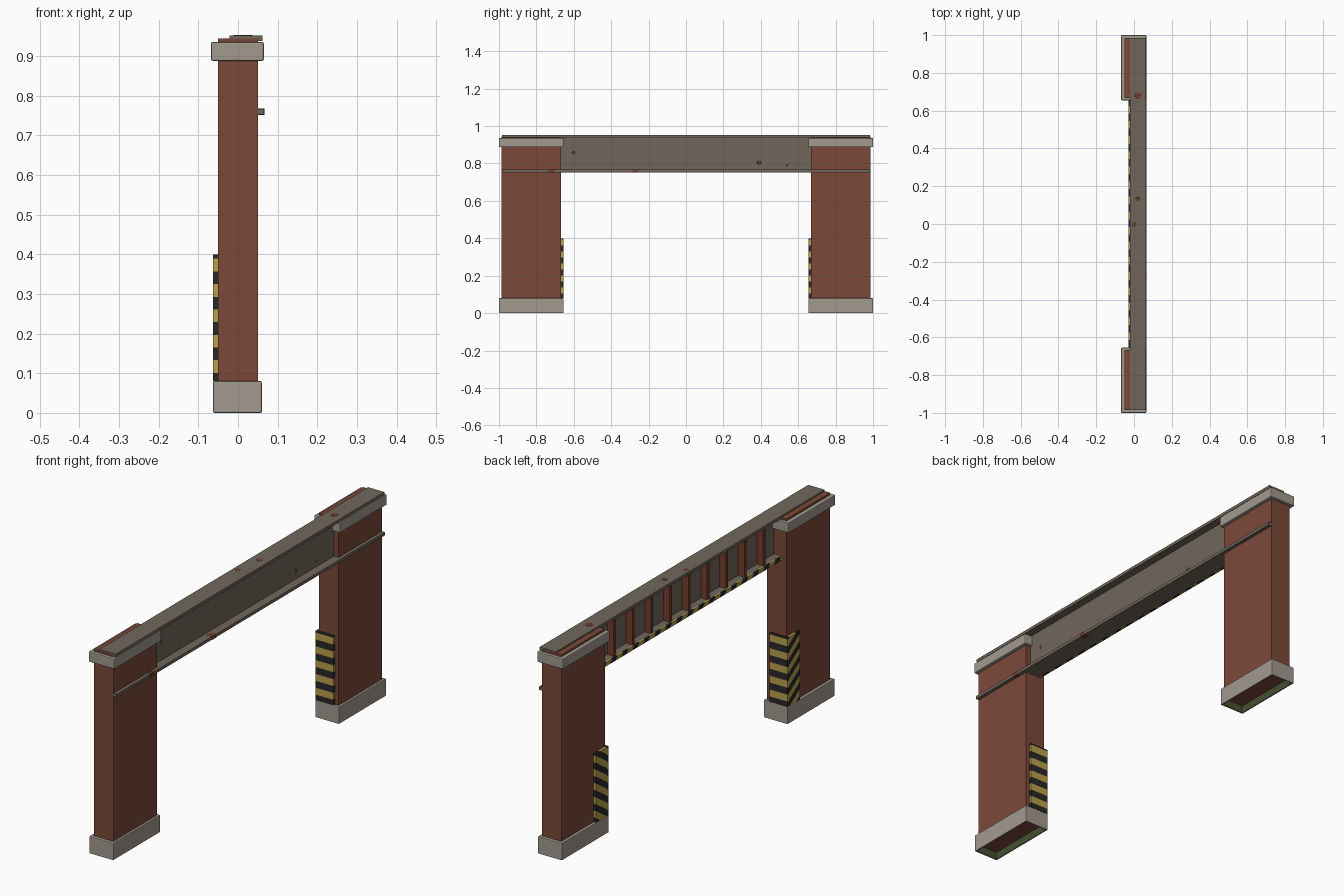
import bpy, bmesh, math
from mathutils import Vector

cube = bpy.data.objects.get("Cube")
if cube:
    bpy.data.objects.remove(cube, do_unlink=True)


def make_mat(name, rgb):
    m = bpy.data.materials.new(name)
    m.use_nodes = True
    col = (*rgb, 1.0)
    m.diffuse_color = col
    bsdf = next(n for n in m.node_tree.nodes if n.type == "BSDF_PRINCIPLED")
    bsdf.inputs["Base Color"].default_value = col
    bsdf.inputs["Roughness"].default_value = 0.8
    return m


BRICK = make_mat("red_brick", (0.20, 0.066, 0.041))
CONCRETE = make_mat("pale_concrete", (0.36, 0.32, 0.275))
STEEL = make_mat("grey_steel", (0.165, 0.137, 0.104))
RUST = make_mat("rust", (0.17, 0.048, 0.026))
YELLOW = make_mat("warning_yellow", (0.48, 0.35, 0.07))
BLACK = make_mat("warning_black", (0.022, 0.021, 0.02))
MOSS = make_mat("moss_green", (0.06, 0.08, 0.032))


def box_bmesh(lo, hi):
    lo, hi = Vector(lo), Vector(hi)
    bm = bmesh.new()
    bmesh.ops.create_cube(bm, size=1)
    for v in bm.verts:
        v.co = (lo + hi) / 2 + v.co * (hi - lo)
    return bm


def finish(name, bm, mats, bevel=0):
    me = bpy.data.meshes.new(name)
    bm.normal_update()
    bm.to_mesh(me)
    bm.free()
    for m in mats:
        me.materials.append(m)
    ob = bpy.data.objects.new(name, me)
    bpy.context.collection.objects.link(ob)
    if bevel:
        mod = ob.modifiers.new("soft_edges", "BEVEL")
        mod.width = bevel
        mod.segments = 2
        mod.limit_method = "ANGLE"
    return ob


def box(name, x, y, z, mat, bevel=0):
    y = sorted(y)
    return finish(name, box_bmesh((x[0], y[0], z[0]), (x[1], y[1], z[1])), [mat], bevel)


def striped_box(name, x, y, z, direction, period, phase):
    """Box cut into yellow and black bands across the given direction."""
    y = sorted(y)
    bm = box_bmesh((x[0], y[0], z[0]), (x[1], y[1], z[1]))
    d = Vector(direction)
    half = period / 2
    vals = [v.co.dot(d) - phase for v in bm.verts]
    for k in range(math.ceil(min(vals) / half), math.floor(max(vals) / half) + 1):
        co = d * ((phase + k * half) / d.length_squared)
        bmesh.ops.bisect_plane(bm, geom=bm.verts[:] + bm.edges[:] + bm.faces[:],
                               plane_co=co, plane_no=d, dist=1e-6)
    for f in bm.faces:
        band = math.floor((f.calc_center_median().dot(d) - phase) / half)
        f.material_index = band % 2
    return finish(name, bm, [YELLOW, BLACK])


def plinth(name, x, y, z):
    """Concrete foot, hollow underneath."""
    y = sorted(y)
    bm = box_bmesh((x[0], y[0], z[0]), (x[1], y[1], z[1]))
    bm.normal_update()
    bottom = min(bm.faces, key=lambda f: f.calc_center_median().z)
    bmesh.ops.inset_region(bm, faces=[bottom], thickness=0.01)
    ceiling = bmesh.ops.extrude_discrete_faces(bm, faces=[bottom])["faces"][0]
    for v in ceiling.verts:
        v.co.z += 0.035
    for e in ceiling.edges:
        for f in e.link_faces:
            f.material_index = 2
    ceiling.material_index = 1
    return finish(name, bm, [CONCRETE, BRICK, MOSS], 0.003)


# Two mirrored pillars with plinth, cap and corner guard
for s, end in ((-1, "front"), (1, "back")):
    plinth(end + "_plinth", (-0.063, 0.06), (s * 0.655, s), (0, 0.08))
    box(end + "_pillar", (-0.05, 0.05), (s * 0.667, s * 0.986), (0.06, 0.945), BRICK)
    box(end + "_cap", (-0.068, 0.065), (s * 0.655, s), (0.888, 0.936), CONCRETE, 0.004)
    striped_box(end + "_guard_inner", (-0.0625, 0.03), (s * 0.656, s * 0.667),
                (0.08, 0.4), (0, 0, 1), 0.064, 0.105)
    slope = 0.68
    striped_box(end + "_guard_side", (-0.0625, -0.05), (s * 0.667, s * 0.748),
                (0.08, 0.4), (0, -s * slope, 1), 0.064, 0.105 - slope * 0.66)

# Steel I-beam
L = 0.985
box("beam_top_flange", (-0.022, 0.062), (-L, L), (0.938, 0.952), STEEL)
box("beam_web", (0.014, 0.026), (-0.97, 0.97), (0.76, 0.945), STEEL)
box("beam_bottom_flange", (-0.022, 0.066), (-L, L), (0.753, 0.767), STEEL)

# Warning strip along the lower flange edge
striped_box("beam_warning_strip", (-0.03, -0.022), (-0.667, 0.667), (0.751, 0.769),
            (0, 1, 0.8), 0.08, 0)

# Web stiffeners
for i in range(9):
    y = (i - 4) * 0.137
    box("stiffener_%d" % (i + 1), (-0.018, 0.015), (y - 0.008, y + 0.008),
        (0.766, 0.939), RUST)


# Rust blotches as thin plates
def blotch(name, loc, r, axis):
    bm = bmesh.new()
    bmesh.ops.create_cone(bm, cap_ends=True, segments=7, radius1=r, radius2=r * 0.9, depth=0.002)
    ob = finish(name, bm, [RUST])
    ob.location = loc
    if axis == "x":
        ob.rotation_euler.y = math.pi / 2


for i, (x, y, r) in enumerate(((0.02, 0.68, 0.018), (0.02, 0.13, 0.014), (0.0, 0.0, 0.013))):
    blotch("top_rust_%d" % (i + 1), (x, y, 0.952), r, "z")
for i, (y, z, r) in enumerate(((-0.6, 0.857, 0.01), (0.39, 0.805, 0.011), (0.54, 0.79, 0.006))):
    blotch("web_rust_%d" % (i + 1), (0.026, y, z), r, "x")
for i, y in enumerate((-0.72, -0.27)):
    box("flange_rust_%d" % (i + 1), (0.04, 0.067), (y - 0.015, y + 0.015), (0.752, 0.768), RUST)
